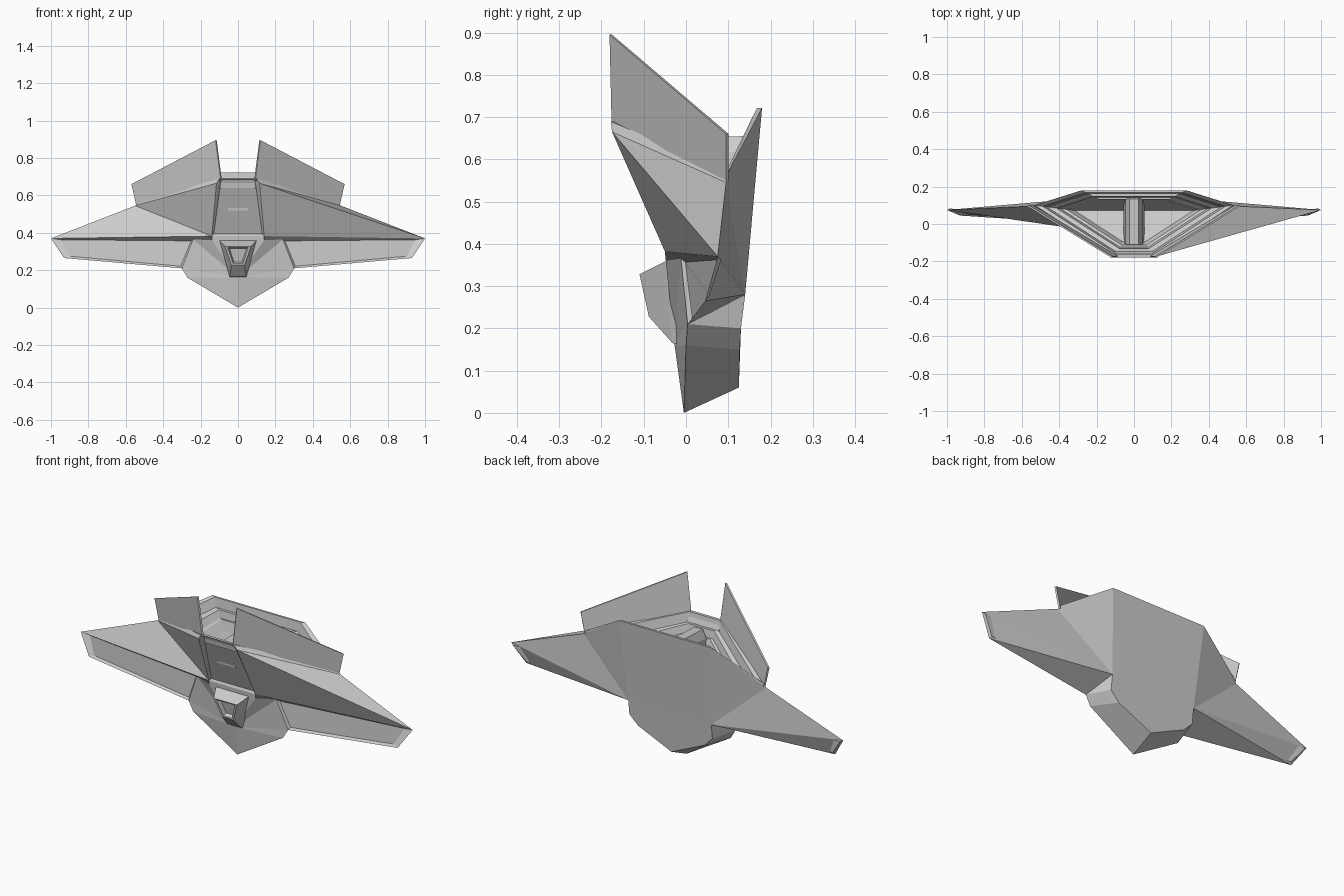
import bpy, bmesh
from mathutils import Vector

if "Cube" in bpy.data.objects:
    bpy.data.objects.remove(bpy.data.objects["Cube"])


def make_object(name, bm):
    bmesh.ops.recalc_face_normals(bm, faces=bm.faces[:])
    me = bpy.data.meshes.new(name)
    bm.to_mesh(me)
    bm.free()
    ob = bpy.data.objects.new(name, me)
    bpy.context.collection.objects.link(ob)
    return ob


# key corners of the right half; centre-line points have x = 0
pts = {
    "N": (0, -.005, 0), "M": (0, -.027, .16), "F": (0, .125, .06),          # nose
    "H": (.27, 0, .16), "J": (.30, .004, .21), "P": (.24, -.012, .365),     # cheek
    "L": (.14, -.048, .36), "K": (.14, -.05, .382),                         # ledge
    "T": (1, .075, .37), "U": (.93, .045, .265),                            # wing tip
    "A": (.115, -.175, .665), "B": (.55, .095, .545),                       # hull rear
    "A2": (.10, -.178, .69), "B2": (.53, .1, .57), "C": (.28, .18, .722),   # rim
    "D": (.25, .14, .28), "E": (.25, .13, .20), "G": (.2, .127, .15),       # belly
}
bm = bmesh.new()
vs = {}
for k, (x, y, z) in pts.items():
    vs[k, 1] = bm.verts.new((x, y, z))
    vs[k, -1] = bm.verts.new((-x, y, z)) if x else vs[k, 1]


def face(names, side=1):
    # a trailing "-" picks the mirrored corner
    return bm.faces.new([vs[n.rstrip("-"), -side if n.endswith("-") else side]
                         for n in names.split()])


# hull sides
panels = []
for s in (1, -1):
    for f in ("N M H", "M J H", "M P J", "M L P", "N H G F", "H J E G", "J D E",
              "J U D", "U T D", "T B D", "B C D", "L K T P", "K A2 A",
              "A B B2 A2", "B C B2"):
        face(f, s)
    panels.append(face("P T U J", s))
    # the upper wing folds along a different diagonal on each side
    for f in (("A K T", "A T B") if s == 1 else ("A K B", "B K T")):
        face(f, s)

# centre faces: ledge, spine, belly
face("M L L-")
face("L K K- L-")
panels.append(face("K A2 A2- K-"))
face("C D D- C-")
face("D E G F G- E- D-")

# stepped engine well
ring = [vs["A2", 1], vs["B2", 1], vs["C", 1], vs["C", -1], vs["B2", -1], vs["A2", -1]]
base = [v.co.copy() for v in ring]
mid = Vector((0, .03, 0))
for scale, drop in ((.92, .0), (.88, .05), (.78, .05), (.74, .09), (.68, .09), (.6, .14)):
    new = []
    for c in base:
        p = mid + (c - mid) * scale
        new.append(bm.verts.new((p.x, p.y, c.z - drop)))
    for i in range(6):
        j = (i + 1) % 6
        bm.faces.new((ring[i], ring[j], new[j], new[i]))
    ring = new
bm.faces.new((ring[0], ring[1], ring[4], ring[5]))
bm.faces.new((ring[1], ring[2], ring[3], ring[4]))

# recessed wing edge panels and spine panel
bmesh.ops.recalc_face_normals(bm, faces=bm.faces[:])
bmesh.ops.inset_individual(bm, faces=panels, thickness=.014, depth=-.01)
make_object("hull", bm)


def ring_solid(name, rings):
    """Closed solid skinned through matching rings of points."""
    b = bmesh.new()
    rows = [[b.verts.new(p) for p in r] for r in rings]
    n = len(rows[0])
    for r0, r1 in zip(rows, rows[1:]):
        for i in range(n):
            j = (i + 1) % n
            b.faces.new((r0[i], r0[j], r1[j], r1[i]))
    b.faces.new(rows[0])
    b.faces.new(rows[-1])
    return make_object(name, b)


def trapezoid(top, bottom):
    (x0, y0, z0), (x1, y1, z1) = top, bottom
    return [(-x0, y0, z0), (x0, y0, z0), (x1, y1, z1), (-x1, y1, z1)]


# cockpit hood on the nose, with a sunken front
ring_solid("cockpit_hood", [
    trapezoid((.10, -.03, .36), (.045, -.01, .16)),
    trapezoid((.098, -.05, .358), (.043, -.032, .165)),
    trapezoid((.07, -.11, .328), (.035, -.088, .228)),
    trapezoid((.055, -.108, .322), (.026, -.088, .236)),
    trapezoid((.045, -.085, .315), (.022, -.07, .245)),
])

# divider between the two engine nozzles
ring_solid("engine_divider", [
    [(-.055, -.10, .52), (.055, -.10, .52), (.055, .14, .52), (-.055, .14, .52)],
    [(-.045, -.11, .60), (.045, -.11, .60), (.045, .145, .62), (-.045, .145, .62)],
    [(-.025, -.11, .645), (.025, -.11, .645), (.025, .135, .655), (-.025, .135, .655)],
])

# tail fins
for s, label in ((1, "right"), (-1, "left")):
    outline = [(.12, -.181, .895), (.57, .095, .66), (.545, .095, .55), (.092, -.176, .68)]
    rings = [[(s * (x - d), y + d, z) for x, y, z in outline] for d in (0, .006)]
    ring_solid("tail_fin_" + label, rings)
